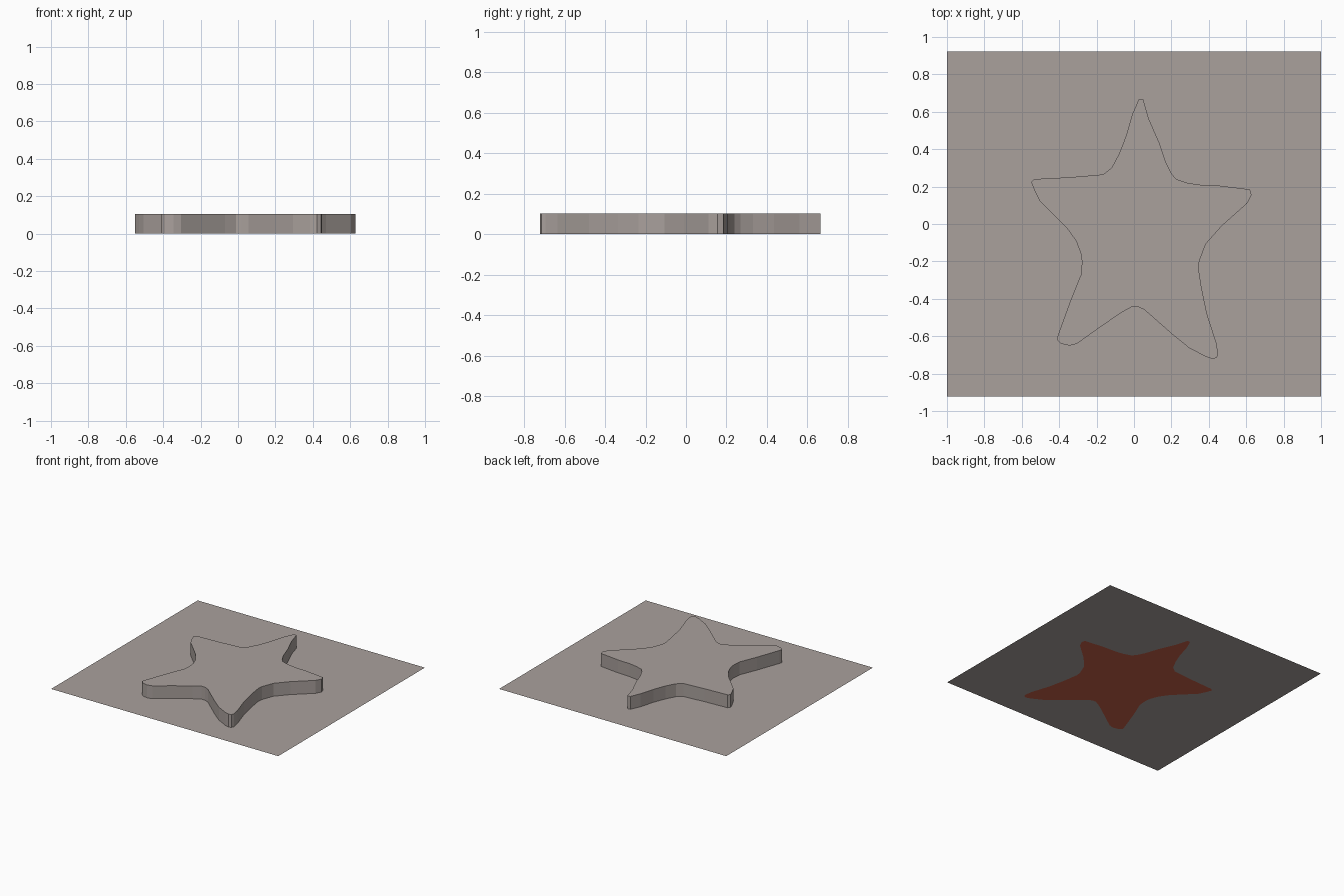
import bpy, bmesh

if "Cube" in bpy.data.objects:
    bpy.data.objects.remove(bpy.data.objects["Cube"])

def material(name, rgb):
    m = bpy.data.materials.new(name)
    m.diffuse_color = (*rgb, 1)
    m.use_nodes = True
    m.node_tree.nodes["Principled BSDF"].inputs["Base Color"].default_value = m.diffuse_color
    return m

STONE = material("warm grey", (0.40, 0.355, 0.335))
RED = material("brick red", (0.56, 0.12, 0.065))

# hand-drawn star outline, clockwise from the top tip
STAR = [
    (0.025, 0.665), (0.05, 0.665), (0.08, 0.56), (0.135, 0.435), (0.17, 0.33),
    (0.20, 0.27), (0.225, 0.24), (0.285, 0.22), (0.35, 0.21), (0.455, 0.205),
    (0.62, 0.185), (0.628, 0.155), (0.605, 0.11), (0.56, 0.07), (0.47, -0.01),
    (0.385, -0.105), (0.35, -0.195), (0.345, -0.235), (0.36, -0.335),
    (0.39, -0.48), (0.44, -0.635), (0.45, -0.695), (0.443, -0.713),
    (0.422, -0.722), (0.385, -0.71), (0.295, -0.663), (0.205, -0.59),
    (0.055, -0.458), (0.02, -0.442), (-0.01, -0.442), (-0.07, -0.475),
    (-0.20, -0.565), (-0.305, -0.64), (-0.345, -0.65), (-0.39, -0.64),
    (-0.413, -0.618), (-0.405, -0.59), (-0.34, -0.41), (-0.283, -0.27),
    (-0.278, -0.20), (-0.285, -0.155), (-0.31, -0.09), (-0.36, -0.02),
    (-0.425, 0.045), (-0.505, 0.125), (-0.53, 0.175), (-0.55, 0.225),
    (-0.535, 0.24), (-0.34, 0.25), (-0.165, 0.265), (-0.12, 0.30),
    (-0.08, 0.375), (-0.043, 0.47), (-0.01, 0.585),
]
SHEET_Z, TOP_Z = 0.001, 0.104


def sheet(name, outline, z, mat, up=True, height=0):
    """Flat polygon, optionally raised with side walls."""
    bm = bmesh.new()
    face = bm.faces.new([bm.verts.new((x, y, z)) for x, y in outline])
    face.normal_update()
    if (face.normal.z > 0) != up:
        face.normal_flip()
    if height:
        # raise the cap and leave the walls beneath it
        res = bmesh.ops.extrude_face_region(bm, geom=[face])
        verts = [v for v in res["geom"] if isinstance(v, bmesh.types.BMVert)]
        bmesh.ops.translate(bm, verts=verts, vec=(0, 0, height))
        bmesh.ops.recalc_face_normals(bm, faces=bm.faces)
        if sum(f.normal.z * f.calc_area() for f in bm.faces) < 0:
            bmesh.ops.reverse_faces(bm, faces=bm.faces)
    mesh = bpy.data.meshes.new(name)
    bm.to_mesh(mesh)
    bm.free()
    mesh.materials.append(mat)
    obj = bpy.data.objects.new(name, mesh)
    bpy.context.collection.objects.link(obj)
    return obj


# thin base sheet
sheet("base_sheet", [(-1, -0.922), (1, -0.922), (1, 0.922), (-1, 0.922)], SHEET_Z, STONE)
# raised star
sheet("raised_star", STAR, SHEET_Z, STONE, height=TOP_Z - SHEET_Z)
# coloured star showing on the underside
sheet("underside_star", STAR, 0, RED, up=False)
